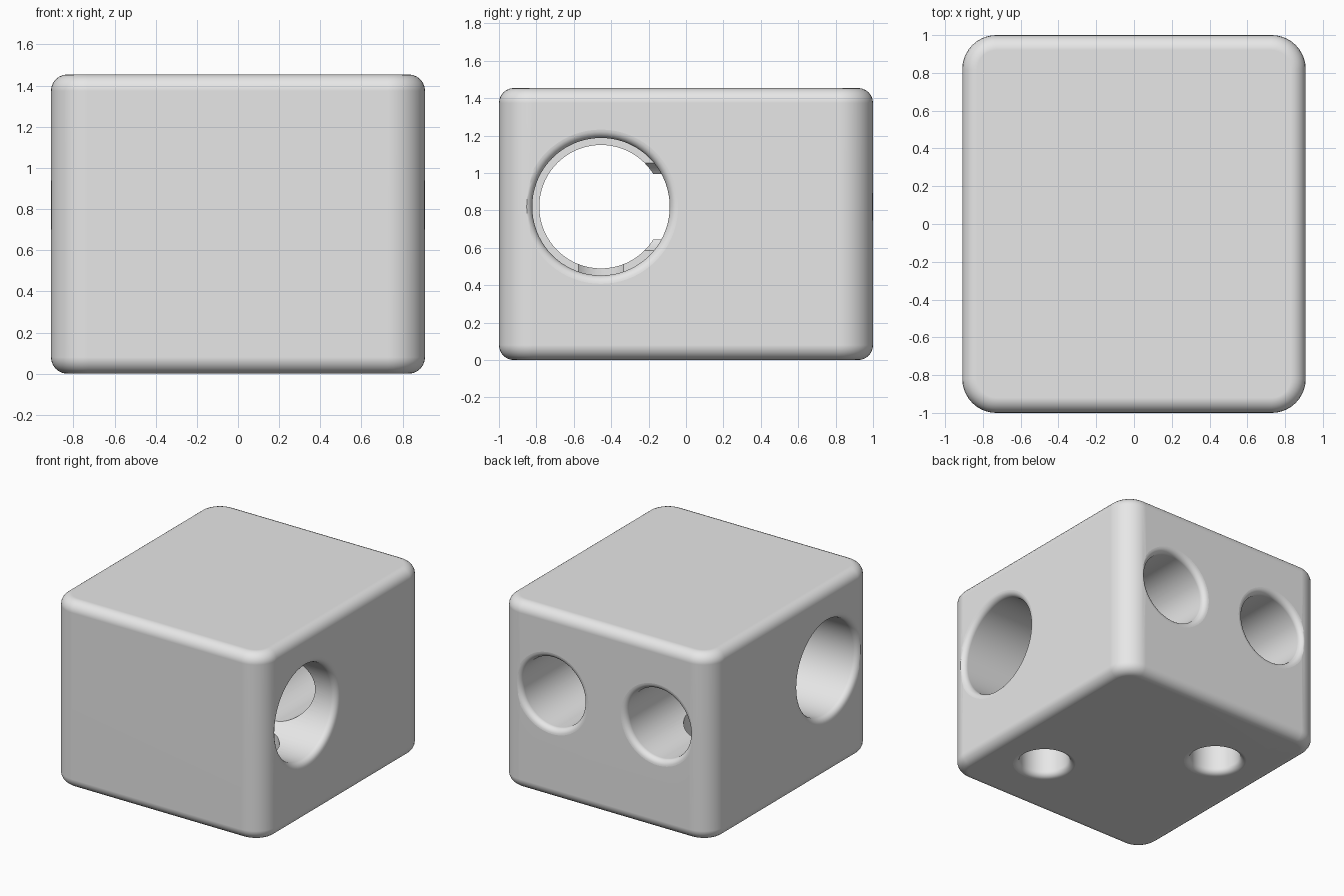
import bpy, bmesh, math
from mathutils import Matrix, Vector

if "Cube" in bpy.data.objects:
    bpy.data.objects.remove(bpy.data.objects["Cube"], do_unlink=True)

HALF_X, HALF_Y, HEIGHT = 0.909, 1.0, 1.4545
OFFSET = 0.4545          # distance of the hole axes from the centre
AXIS_Z = 0.82            # height of the horizontal hole axes
FLARE = 0.045            # rounding at the hole mouths

grey = bpy.data.materials.new("light_grey")
grey.use_nodes = True
grey.diffuse_color = (0.8, 0.8, 0.8, 1)
grey.node_tree.nodes["Principled BSDF"].inputs["Base Color"].default_value = (0.8, 0.8, 0.8, 1)


def make_object(name, bm):
    mesh = bpy.data.meshes.new(name)
    bm.to_mesh(mesh)
    bm.free()
    mesh.materials.append(grey)
    obj = bpy.data.objects.new(name, mesh)
    bpy.context.collection.objects.link(obj)
    return obj


def mouth(radius, surface):
    """Profile of a rounded hole mouth, from the bore out past the surface."""
    pts = []
    for i in range(7):
        a = math.pi / 2 * i / 6
        pts.append((radius + FLARE * (1 - math.cos(a)), surface - FLARE * (1 - math.sin(a))))
    end = surface + 0.1
    return pts + [(radius + FLARE, end), (0, end)]


def lathe_cutter(name, profile, direction, origin):
    """Spin a (radius, distance) profile and aim its axis along direction."""
    bm = bmesh.new()
    verts = [bm.verts.new((r, 0, d)) for r, d in profile]
    edges = [bm.edges.new(pair) for pair in zip(verts, verts[1:])]
    bmesh.ops.spin(bm, geom=verts + edges, cent=(0, 0, 0), axis=(0, 0, 1),
                   angle=math.tau, steps=72, use_merge=True)
    bmesh.ops.remove_doubles(bm, verts=bm.verts, dist=0.0001)
    bmesh.ops.recalc_face_normals(bm, faces=bm.faces)
    turn = Vector(direction).to_track_quat('Z', 'Y').to_matrix().to_4x4()
    bm.transform(Matrix.Translation(origin) @ turn)
    obj = make_object(name, bm)
    obj.hide_render = True
    return obj


# Block: wide rounding on the upright edges, small rounding on top and bottom
bm = bmesh.new()
bmesh.ops.create_cube(bm, size=1)
bm.transform(Matrix.Translation((0, 0, HEIGHT / 2)) @
             Matrix.Diagonal((2 * HALF_X, 2 * HALF_Y, HEIGHT, 1)))
upright = [e for e in bm.edges if abs(e.verts[0].co.z - e.verts[1].co.z) > 1]
bmesh.ops.bevel(bm, geom=upright, offset=0.18, segments=10, profile=0.5, affect='EDGES')
rims = [e for e in bm.edges if abs(e.verts[0].co.z - e.verts[1].co.z) < 0.01]
bmesh.ops.bevel(bm, geom=rims, offset=0.08, segments=6, profile=0.5, affect='EDGES')
bmesh.ops.recalc_face_normals(bm, faces=bm.faces)
block = make_object("block", bm)

# Cross bore with a thin inner lip
BORE, LIP = 0.3675, 0.33
right_mouth = mouth(BORE, HALF_X)
left_mouth = [(r, -d) for r, d in reversed(right_mouth)]
lip = [(BORE, 0.25), (LIP, 0.25), (LIP, 0.32), (BORE, 0.32)]
cutters = [lathe_cutter("cross_bore_cutter", left_mouth + lip + right_mouth,
                        (1, 0, 0), (0, -OFFSET, AXIS_Z))]

# Two back holes that run into the cross bore
for side, x in (("left", OFFSET), ("right", -OFFSET)):
    cutters.append(lathe_cutter(side + "_back_hole_cutter",
                                [(0, -0.4), (0.27, -0.4)] + mouth(0.27, HALF_Y),
                                (0, 1, 0), (x, 0, AXIS_Z)))

# Two small holes in the underside, leading up into the larger holes
for side, x, y in (("left", OFFSET, -OFFSET), ("right", -OFFSET, 0.364)):
    cutters.append(lathe_cutter(side + "_bottom_hole_cutter",
                                [(0, -0.8), (0.18, -0.8)] + mouth(0.18, 0),
                                (0, 0, -1), (x, y, 0)))

# Cut the holes
bpy.ops.object.select_all(action='DESELECT')
block.select_set(True)
bpy.context.view_layer.objects.active = block
for cutter in cutters:
    mod = block.modifiers.new(cutter.name, 'BOOLEAN')
    mod.operation = 'DIFFERENCE'
    mod.solver = 'EXACT'
    mod.object = cutter
    bpy.ops.object.modifier_apply(modifier=mod.name)
for cutter in cutters:
    bpy.data.objects.remove(cutter, do_unlink=True)

# Smooth roundings, crisp hole intersections, flat large faces
bpy.ops.object.shade_smooth_by_angle(angle=math.radians(35))
weighted = block.modifiers.new("even_shading", 'WEIGHTED_NORMAL')
weighted.keep_sharp = True
